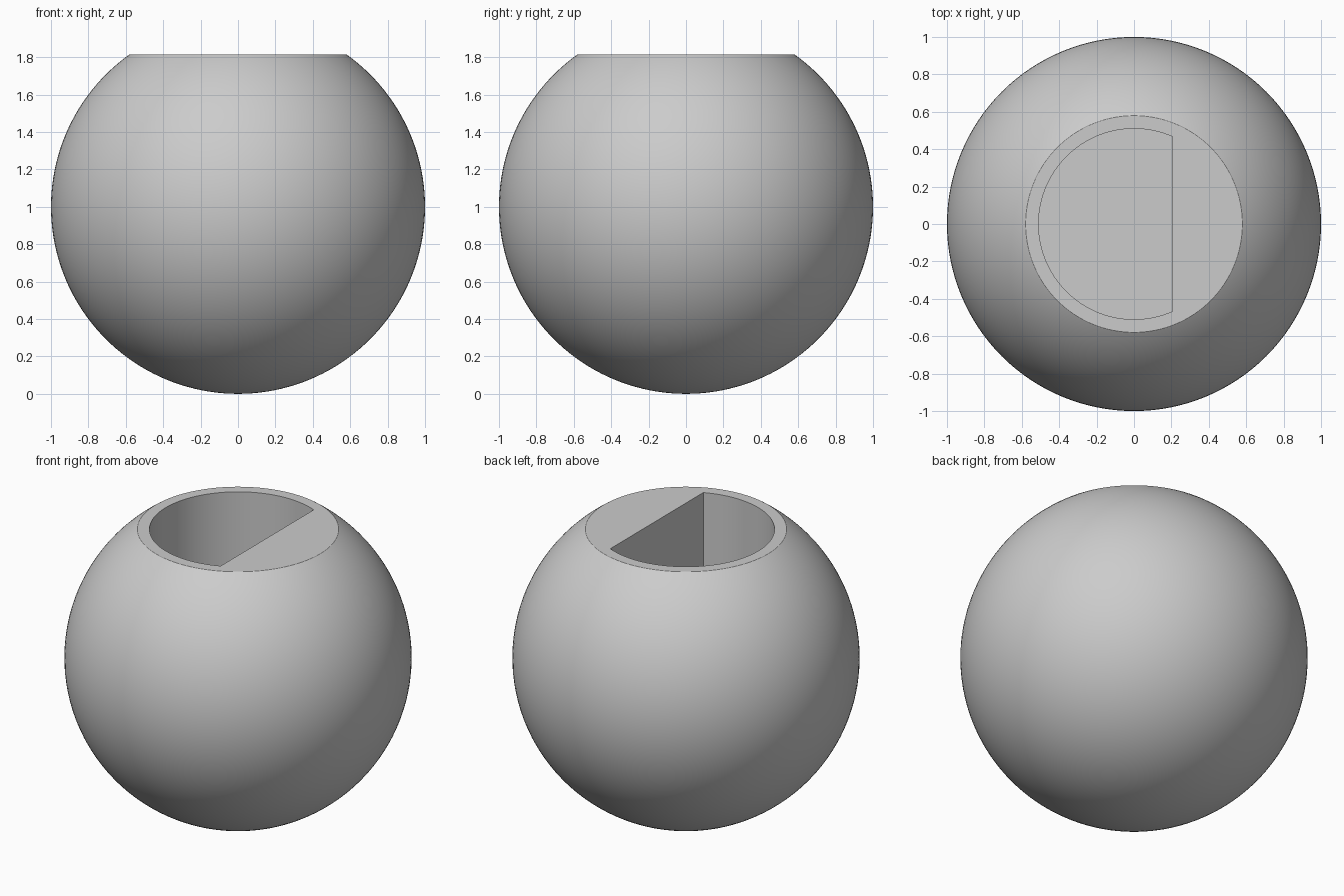
import bpy
import bmesh
import math

if "Cube" in bpy.data.objects:
    bpy.data.objects.remove(bpy.data.objects["Cube"], do_unlink=True)

RADIUS = 1.0
TOP_Z = 1.815       # height of the flat face
HOLE_R = 0.51       # round part of the socket
FLAT_X = 0.205      # flat wall of the socket
FLOOR_Z = 0.8       # bottom of the socket

grey = bpy.data.materials.new("plain_grey")
grey.use_nodes = True
colour = (0.6, 0.6, 0.6, 1)
grey.diffuse_color = colour
grey.node_tree.nodes["Principled BSDF"].inputs["Base Color"].default_value = colour


def add_object(name, bm):
    bmesh.ops.recalc_face_normals(bm, faces=bm.faces)
    mesh = bpy.data.meshes.new(name)
    bm.to_mesh(mesh)
    bm.free()
    obj = bpy.data.objects.new(name, mesh)
    bpy.context.collection.objects.link(obj)
    mesh.materials.append(grey)
    return obj


# Ball with its top sliced flat
bm = bmesh.new()
bmesh.ops.create_uvsphere(bm, u_segments=128, v_segments=80, radius=RADIUS)
bmesh.ops.translate(bm, verts=bm.verts, vec=(0, 0, RADIUS))
cut = bmesh.ops.bisect_plane(bm, geom=bm.verts[:] + bm.edges[:] + bm.faces[:],
                             plane_co=(0, 0, TOP_Z), plane_no=(0, 0, 1), clear_outer=True)
rim = [e for e in cut["geom_cut"] if isinstance(e, bmesh.types.BMEdge)]
bmesh.ops.contextual_create(bm, geom=rim)
ball = add_object("ball_knob", bm)

# D-shaped socket cutter: an arc closed by a straight wall
bm = bmesh.new()
start = math.acos(FLAT_X / HOLE_R)
steps = 72
outline = []
for i in range(steps + 1):
    a = start + (2 * math.pi - 2 * start) * i / steps
    outline.append(bm.verts.new((HOLE_R * math.cos(a), HOLE_R * math.sin(a), FLOOR_Z)))
base = bm.faces.new(outline)
wall = bmesh.ops.extrude_face_region(bm, geom=[base])
lifted = [v for v in wall["geom"] if isinstance(v, bmesh.types.BMVert)]
bmesh.ops.translate(bm, verts=lifted, vec=(0, 0, 2.2 - FLOOR_Z))
cutter = add_object("socket_cutter", bm)
cutter.hide_render = True

# Carve the socket, then drop the cutter
carve = ball.modifiers.new("socket", 'BOOLEAN')
carve.operation = 'DIFFERENCE'
carve.solver = 'EXACT'
carve.object = cutter
bpy.ops.object.select_all(action='DESELECT')
ball.select_set(True)
bpy.context.view_layer.objects.active = ball
bpy.ops.object.modifier_apply(modifier=carve.name)
bpy.data.objects.remove(cutter, do_unlink=True)

# Smooth curved skin with crisp rim and socket edges
bpy.ops.object.shade_smooth_by_angle(angle=math.radians(20))
